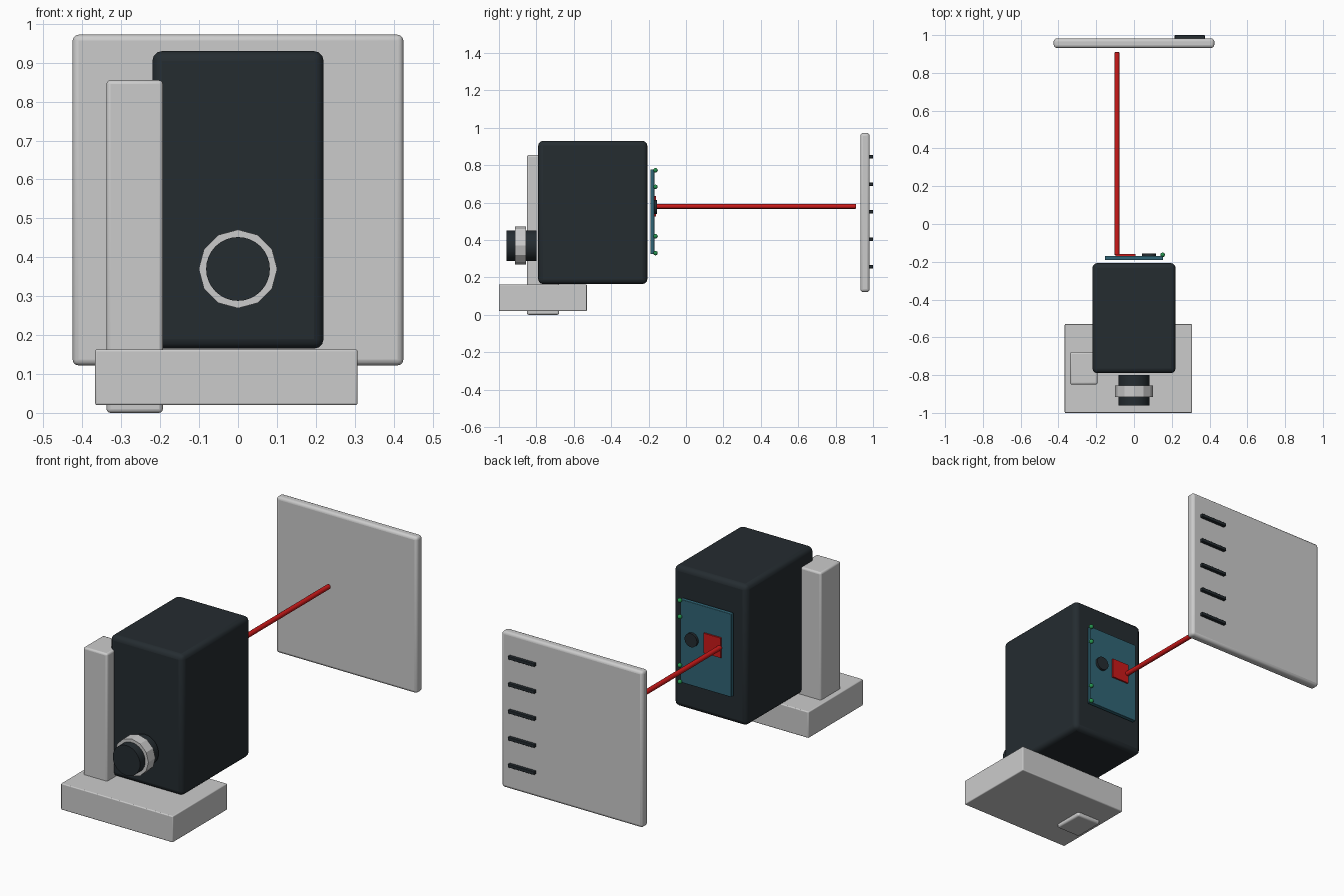
import bpy, math

if "Cube" in bpy.data.objects:
    bpy.data.objects.remove(bpy.data.objects["Cube"])


def material(name, rgb):
    m = bpy.data.materials.new(name)
    m.diffuse_color = (*rgb, 1)
    m.use_nodes = True
    m.node_tree.nodes["Principled BSDF"].inputs["Base Color"].default_value = m.diffuse_color
    return m


BLACK = material("matte_black", (0.018, 0.025, 0.03))
TEAL = material("circuit_teal", (0.03, 0.13, 0.18))
RED = material("laser_red", (0.6, 0.01, 0.01))
GREEN = material("terminal_green", (0.02, 0.3, 0.08))


def finish(ob, name, mat, bevel, segments=3):
    ob.name = name
    if mat:
        ob.data.materials.append(mat)
    if bevel:
        mod = ob.modifiers.new("bevel", 'BEVEL')
        mod.width, mod.segments = bevel, segments
        mod.limit_method = 'ANGLE'
        mod.angle_limit = math.radians(40)
    return ob


def box(name, x, y, z, mat=None, bevel=0.0):
    """Box given by its (min, max) range on each axis."""
    mid = [(a + b) / 2 for a, b in (x, y, z)]
    bpy.ops.mesh.primitive_cube_add(size=1, location=mid)
    ob = bpy.context.object
    ob.scale = [b - a for a, b in (x, y, z)]
    bpy.ops.object.transform_apply(location=False, rotation=False, scale=True)
    finish(ob, name, mat, bevel)
    if bevel:
        bpy.ops.object.shade_smooth_by_angle(angle=math.radians(35))
    return ob


def rod(name, x, z, r, y, mat=None, sides=32, bevel=0.0):
    """Cylinder lying along y."""
    bpy.ops.mesh.primitive_cylinder_add(
        vertices=sides, radius=r, depth=y[1] - y[0],
        location=(x, (y[0] + y[1]) / 2, z), rotation=(math.pi / 2, 0, 0))
    ob = finish(bpy.context.object, name, mat, bevel, 2)
    if sides > 12:
        bpy.ops.object.shade_smooth_by_angle(angle=math.radians(30))
    return ob


# Stand
box("base", (-0.367, 0.307), (-1.0, -0.53), (0.02, 0.163), None, 0.005)
box("post", (-0.338, -0.193), (-0.85, -0.678), (0.0, 0.855), None, 0.01)

# Housing with focus knob
box("housing", (-0.22, 0.22), (-0.79, -0.207), (0.165, 0.93), BLACK, 0.025)
rod("knob", 0, 0.37, 0.082, (-0.96, -0.8), BLACK)
rod("knob_ring", 0, 0.37, 0.101, (-0.915, -0.855), None, 12)

# Circuit board and its components
box("circuit_board", (-0.154, 0.154), (-0.191, -0.169), (0.324, 0.777), TEAL, 0.003)
box("laser_mount", (-0.097, 0.007), (-0.17, -0.16), (0.526, 0.634), RED)
rod("sensor", 0.08, 0.577, 0.037, (-0.172, -0.155), BLACK)
for i, z in enumerate((0.33, 0.42, 0.684, 0.773)):
    bpy.ops.mesh.primitive_uv_sphere_add(segments=12, ring_count=8, radius=0.012,
                                         location=(0.152, -0.163, z))
    finish(bpy.context.object, f"terminal_{i + 1}", GREEN, 0)
    bpy.ops.object.shade_smooth()

# Laser beam
rod("beam", -0.09, 0.58, 0.013, (-0.165, 0.91), RED, 16, 0.003)

# Target panel with scale marks on the back
box("target_panel", (-0.425, 0.425), (0.932, 0.982), (0.122, 0.972), None, 0.015)
for i in range(5):
    z = 0.257 + 0.147 * i
    box(f"scale_mark_{i + 1}", (0.215, 0.375), (0.98, 1.0), (z - 0.009, z + 0.009), BLACK, 0.003)
